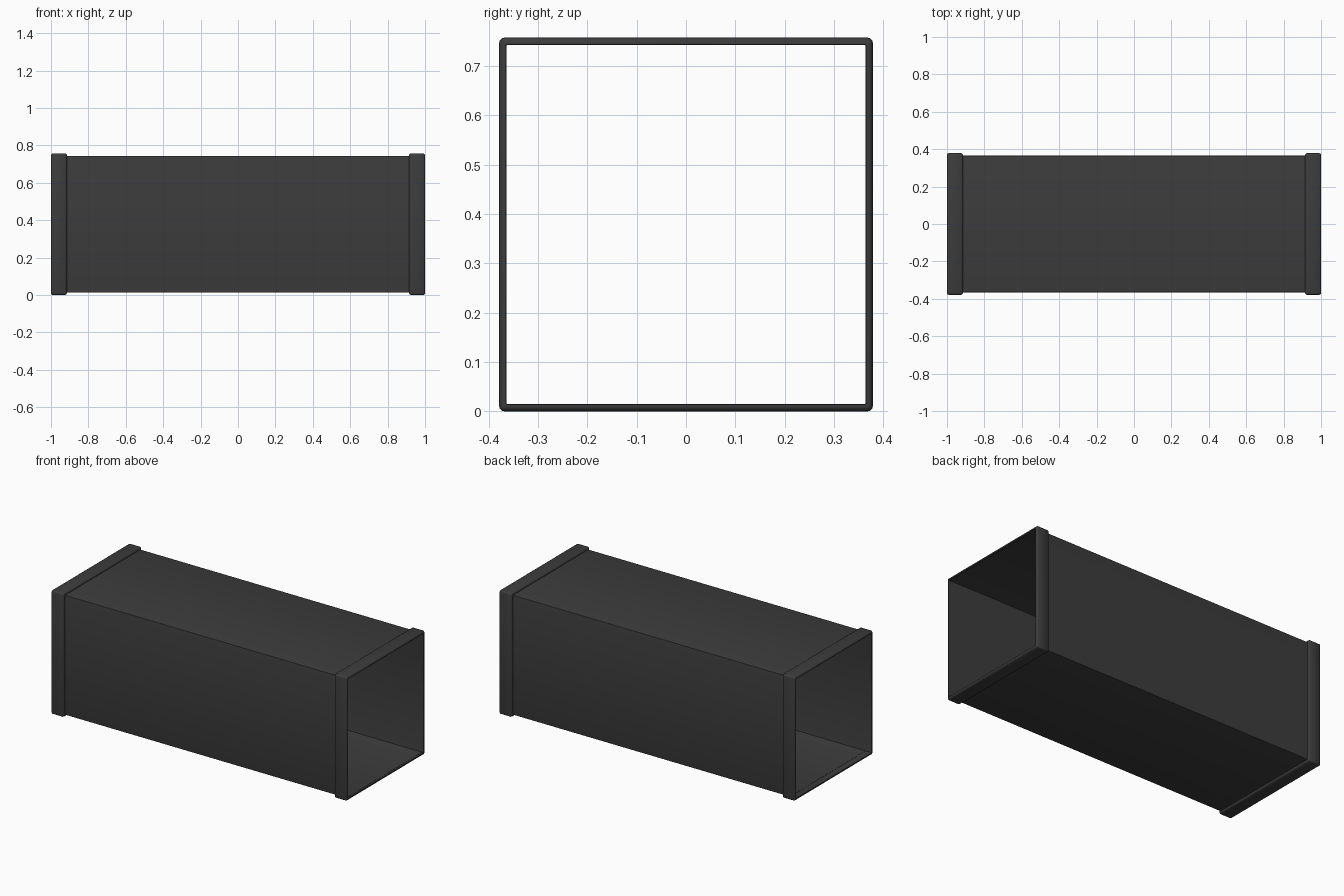
import bpy, bmesh, math

if "Cube" in bpy.data.objects:
    bpy.data.objects.remove(bpy.data.objects["Cube"])

CZ = 0.3785          # height of the duct axis
mat = bpy.data.materials.new("dark_metal")
mat.diffuse_color = (0.045, 0.045, 0.045, 1)
mat.use_nodes = True
mat.node_tree.nodes["Principled BSDF"].inputs["Base Color"].default_value = mat.diffuse_color


def square_section(h, r, seg):
    """Square outline of half size h with rounded corners of radius r."""
    pts = []
    for k in range(4):
        a0 = k * math.pi / 2
        sx, sy = [(1, 1), (-1, 1), (-1, -1), (1, -1)][k]
        for i in range(seg + 1):
            a = a0 + math.pi / 2 * i / seg
            pts.append((sx * (h - r) + r * math.cos(a), sy * (h - r) + r * math.sin(a)))
    return pts


def square_ring(name, profile):
    """Sweep a closed (x, half size, corner radius) profile round the square."""
    bm = bmesh.new()
    loops = [[bm.verts.new((x, y, z + CZ)) for y, z in square_section(h, r, 3)]
             for x, h, r in profile]
    n, m = len(loops), len(loops[0])
    for i in range(n):
        a, b = loops[i], loops[(i + 1) % n]
        for j in range(m):
            k = (j + 1) % m
            bm.faces.new((a[j], a[k], b[k], b[j]))
    bmesh.ops.recalc_face_normals(bm, faces=bm.faces)
    me = bpy.data.meshes.new(name)
    bm.to_mesh(me)
    bm.free()
    me.materials.append(mat)
    ob = bpy.data.objects.new(name, me)
    bpy.context.collection.objects.link(ob)
    bpy.ops.object.select_all(action='DESELECT')
    ob.select_set(True)
    bpy.context.view_layer.objects.active = ob
    bpy.ops.object.shade_smooth_by_angle(angle=math.radians(35))
    return ob


# thin-walled duct, stopping short inside the left collar
square_ring("duct_body", [(-0.96, 0.3655, 0.002), (0.99, 0.3655, 0.002),
                          (0.99, 0.3635, 0.001), (-0.96, 0.3635, 0.001)])

# end collars with rounded outer edges
for side, name in ((-1, "left_collar"), (1, "right_collar")):
    square_ring(name, [(side * x, h, r) for x, h, r in (
        (0.915, 0.3645, 0.001), (0.915, 0.3700, 0.003), (0.917, 0.3745, 0.006),
        (0.923, 0.3785, 0.010), (0.992, 0.3785, 0.010), (0.998, 0.3745, 0.006),
        (1.000, 0.3700, 0.003), (1.000, 0.3645, 0.001))])
